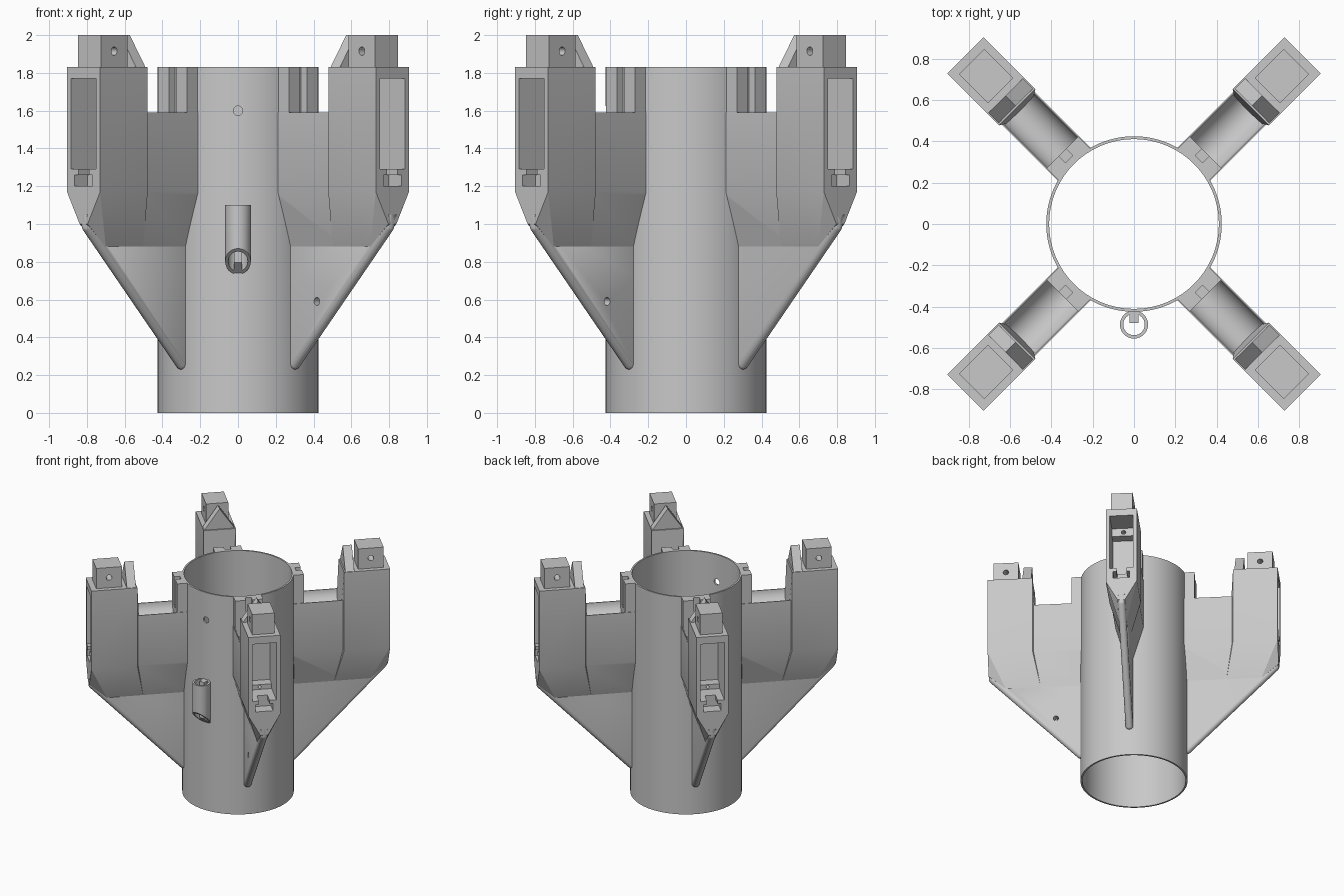
import bpy, bmesh, math
from mathutils import Matrix, Vector

if "Cube" in bpy.data.objects:
    bpy.data.objects.remove(bpy.data.objects["Cube"])

grey = bpy.data.materials.new("plain_grey")
grey.use_nodes = True
COLOUR = (0.58, 0.58, 0.58, 1)
grey.diffuse_color = COLOUR
grey.node_tree.nodes["Principled BSDF"].inputs["Base Color"].default_value = COLOUR


def finish(name, bm):
    bmesh.ops.recalc_face_normals(bm, faces=bm.faces)
    mesh = bpy.data.meshes.new(name)
    bm.to_mesh(mesh)
    bm.free()
    mesh.materials.append(grey)
    obj = bpy.data.objects.new(name, mesh)
    bpy.context.scene.collection.objects.link(obj)
    return obj


def hull(name, points, balls=(), radius=0.03):
    """Convex solid around points and optional balls."""
    bm = bmesh.new()
    for p in points:
        bm.verts.new(p)
    for c in balls:
        bmesh.ops.create_uvsphere(bm, u_segments=24, v_segments=16, radius=radius,
                                  matrix=Matrix.Translation(c))
    bmesh.ops.delete(bm, geom=list(bm.faces) + list(bm.edges), context='EDGES_FACES')
    out = bmesh.ops.convex_hull(bm, input=list(bm.verts))
    loose = [v for v in bm.verts if not v.link_faces]
    bmesh.ops.delete(bm, geom=loose, context='VERTS')
    bmesh.ops.dissolve_limit(bm, angle_limit=0.01, verts=bm.verts, edges=bm.edges)
    return finish(name, bm)


def box(name, x, y, z):
    return hull(name, [(a, b, c) for a in x for b in y for c in z])


def rod(name, start, end, radius, segments=32):
    a, b = Vector(start), Vector(end)
    turn = (b - a).to_track_quat('Z', 'Y').to_matrix().to_4x4()
    bm = bmesh.new()
    bmesh.ops.create_cone(bm, cap_ends=True, segments=segments, radius1=radius,
                          radius2=radius, depth=(b - a).length,
                          matrix=Matrix.Translation((a + b) / 2) @ turn)
    return finish(name, bm)


def cut(obj, *cutters):
    """Subtract the cutters from obj for good, then remove them."""
    for c in cutters:
        mod = obj.modifiers.new("cut", 'BOOLEAN')
        mod.operation, mod.solver, mod.object = 'DIFFERENCE', 'EXACT', c
        bpy.context.view_layer.update()
        graph = bpy.context.evaluated_depsgraph_get()
        mesh = bpy.data.meshes.new_from_object(obj.evaluated_get(graph))
        obj.modifiers.clear()
        obj.data = mesh
        bpy.data.objects.remove(c)
    return obj


def bore():
    return rod("bore", (0, 0, -0.1), (0, 0, 2.1), 0.411, 96)


# Body tube with a vent hole at the front
tube = rod("body_tube", (0, 0, 0), (0, 0, 1.83), 0.425, 96)
cut(tube, bore(), rod("vent", (0, -0.6, 1.6), (0, -0.3, 1.6), 0.025))
parts = [tube]


# Guide lug with a slanted lower end, and the key that joins it to the tube
def slant():
    return hull("slant", [(x, y, z) for x in (-0.1, 0.1)
                          for y, z in ((-0.6, 0.915), (-0.4, 0.715), (-0.6, 0.6), (-0.4, 0.6))])


lug = rod("guide_lug", (0, -0.487, 0.7), (0, -0.487, 1.1), 0.068)
cut(lug, rod("lug_bore", (0, -0.487, 0.6), (0, -0.487, 1.2), 0.052), slant())
key = cut(box("lug_key", (-0.022, 0.022), (-0.48, -0.42), (0.7, 1.1)), slant())
parts += [lug, key]

# One arm, built along +x: blade with a rounded lower edge
SIDES = (-1, 1)


def make_blade():
    top = [(x, s * 0.03, z) for s in SIDES for x, z in ((0.4, 1.0), (1.156, 1.05))]
    blade = hull("fin_blade", top, balls=[(0.425, 0, 0.26), (1.126, 0, 0.985)])
    return cut(blade, bore())


# Web between tube and pod, tapering into the blade, with a trough on top
web = hull("fin_web", [(x, s * w, z) for s in SIDES for x in (0.39, 0.83)
                       for w, z in ((0.112, 1.59), (0.112, 1.17), (0.03, 0.88))])
cut(web, bore(), rod("trough", (0.49, 0, 1.6), (0.81, 0, 1.6), 0.106, 48))

# Slotted rail against the tube
rail = box("tube_rail", (0.39, 0.49), (-0.108, 0.108), (1.58, 1.83))
cut(rail, bore(), box("slot", (0.445, 0.6), (-0.025, 0.025), (1.5, 1.9)))

# Outer pod with a stepped pocket and a cable notch
pod_points = [(x, s * 0.124, z) for s in SIDES for x in (0.8, 1.156) for z in (1.17, 1.83)]
pod_points += [(x, s * 0.03, z) for s in SIDES
               for x, z in ((1.156, 1.0), (1.02, 0.88), (0.74, 0.88))]
pod_points += [(0.8, s * 0.124, 1.3) for s in SIDES]
pod = hull("outer_pod", pod_points)
cut(pod,
    box("recess", (0.95, 1.3), (-0.093, 0.093), (1.29, 1.77)),
    box("deep_pocket", (0.87, 1.3), (-0.093, 0.093), (1.33, 1.7)),
    box("neck", (1.06, 1.3), (-0.04, 0.04), (1.25, 1.31)),
    box("notch", (1.06, 1.3), (-0.067, 0.067), (1.2, 1.26)),
    rod("screw_hole", (0.9, 0, 1.735), (1.0, 0, 1.735), 0.018, 16),
    rod("lower_screw_hole", (0.9, 0, 1.31), (1.0, 0, 1.31), 0.012, 16))

# Drilled block and pointed gable on the pod
block = box("top_block", (0.914, 1.112), (-0.086, 0.086), (1.82, 2.0))
cut(block, rod("pin_hole", (1.013, -0.2, 1.915), (1.013, 0.2, 1.915), 0.022))
gable = hull("pod_gable", [(x, y, z) for x in (0.81, 0.88)
                           for y, z in ((-0.124, 1.82), (0.124, 1.82), (0, 2.0))])

# Repeat the arm around the tube; one blade carries a cross hole
arm = [make_blade(), web, rail, pod, block, gable]
for k in range(4):
    turn = Matrix.Rotation(math.radians(45 + 90 * k), 4, 'Z')
    for part in arm:
        copy = bpy.data.objects.new(f"{part.name}_{k + 1}", part.data.copy())
        bpy.context.scene.collection.objects.link(copy)
        if part is arm[0] and k == 3:
            cut(copy, rod("cross_hole", (0.62, -0.2, 0.59), (0.62, 0.2, 0.59), 0.021))
        copy.data.transform(turn)
        parts.append(copy)
for part in arm:
    bpy.data.objects.remove(part)

# Smooth round surfaces, keep hard edges
bpy.ops.object.select_all(action='DESELECT')
for p in parts:
    p.select_set(True)
bpy.context.view_layer.objects.active = tube
bpy.ops.object.shade_smooth_by_angle(angle=math.radians(25))
